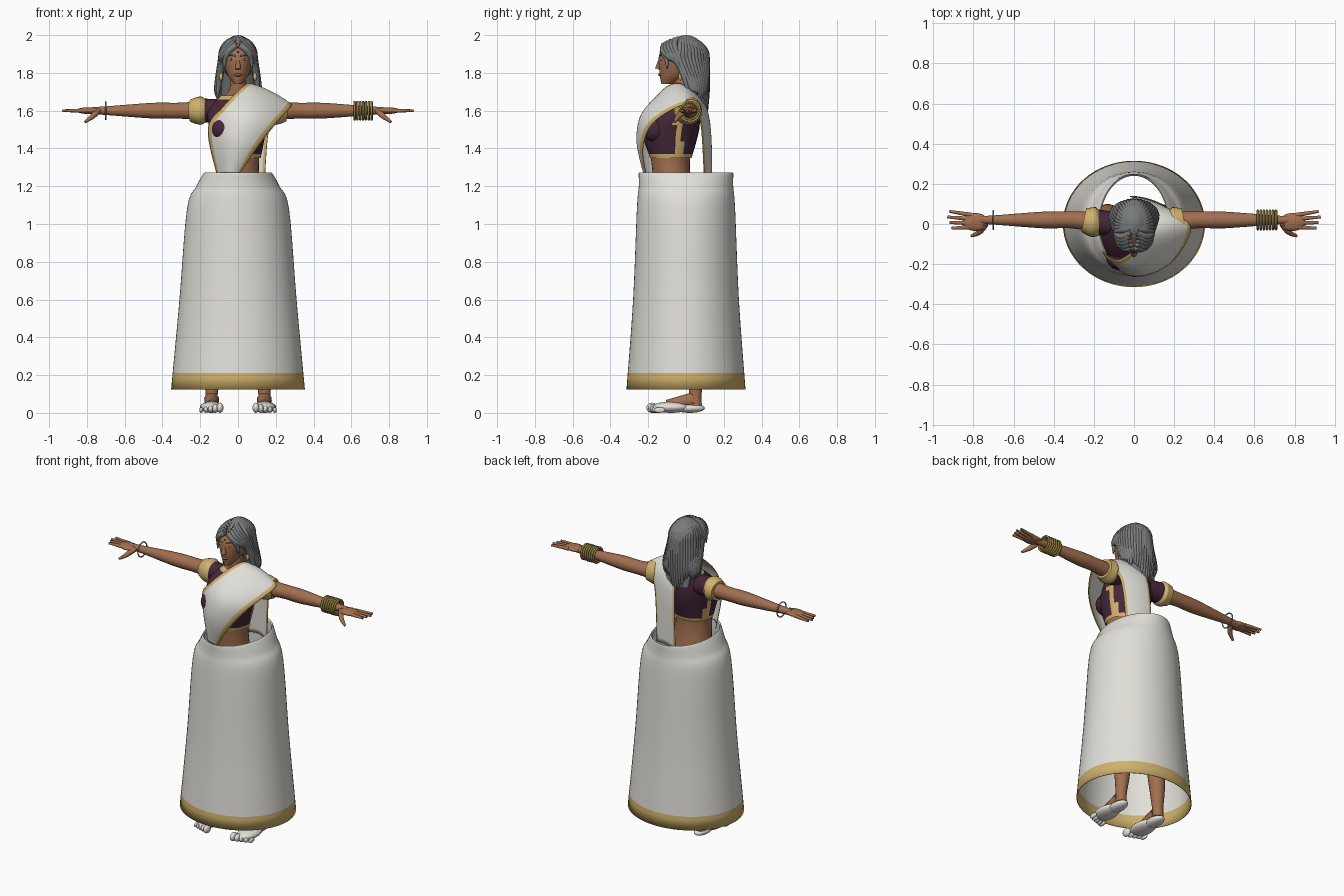
import bpy, bmesh, math, random
from mathutils import Vector

random.seed(4)
if "Cube" in bpy.data.objects:
    bpy.data.objects.remove(bpy.data.objects["Cube"])


def material(name, *colour):
    mat = bpy.data.materials.new(name)
    mat.use_nodes = True
    mat.diffuse_color = (*colour, 1)
    shader = mat.node_tree.nodes["Principled BSDF"]
    shader.inputs["Base Color"].default_value = (*colour, 1)
    shader.inputs["Roughness"].default_value = .7
    return mat


WHITE = material("white cloth", .76, .74, .69)
GOLD = material("gold trim", .62, .44, .15)
SKIN = material("brown skin", .36, .16, .08)
HAIR = material("grey hair", .19, .2, .2)
MAROON = material("maroon cloth", .06, .02, .04)
BRASS = material("brass", .3, .22, .06)
SILVER = material("silver", .32, .36, .4)
DARK = material("dark brown", .03, .02, .01)
LIPS = material("lips", .25, .09, .06)

ARM_Z = 1.6
FOOT_X = .14
HEM_Z = .21
BLOUSE_HEM_Z = 1.37
NECKLINE_Z = 1.66


def finish(name, bm, materials, rule=None):
    bmesh.ops.recalc_face_normals(bm, faces=bm.faces)
    for face in bm.faces:
        face.smooth = True
        if rule:
            face.material_index = rule(face.calc_center_median())
    mesh = bpy.data.meshes.new(name)
    bm.to_mesh(mesh)
    bm.free()
    for mat in materials:
        mesh.materials.append(mat)
    mesh.set_sharp_from_angle(angle=math.radians(50))
    ob = bpy.data.objects.new(name, mesh)
    bpy.context.collection.objects.link(ob)
    return ob


def smooth_rows(rows, steps=5):
    """Catmull-Rom interpolation between rows of numbers."""
    result = []
    last = len(rows) - 1
    for i in range(last):
        near = [rows[max(0, min(last, i + offset))] for offset in (-1, 0, 1, 2)]
        for j in range(steps):
            t = j / steps
            result.append([b + t / 2 * (c - a + t * (2 * a - 5 * b + 4 * c - d + t * (3 * (b - c) + d - a)))
                           for a, b, c, d in zip(*near)])
    return result + [list(rows[last])]


def skin_rings(bm, rings, capped):
    for lower, upper in zip(rings, rings[1:]):
        for i in range(len(lower)):
            bm.faces.new((lower[i], lower[i - 1], upper[i - 1], upper[i]))
    if capped:
        bm.faces.new(rings[0])
        bm.faces.new(rings[-1])


def circle(sides):
    for i in range(sides):
        angle = math.tau * i / sides
        yield math.cos(angle), math.sin(angle)


def loft(name, rows, materials, sides=32, capped=True, cuts=(), rule=None):
    """Upright body from rows of height, centre y, x radius, y radius."""
    bm = bmesh.new()
    rings = [[bm.verts.new((rx * c, y + ry * s, z)) for c, s in circle(sides)]
             for z, y, rx, ry in smooth_rows(rows)]
    skin_rings(bm, rings, capped)
    for height in cuts:
        bmesh.ops.bisect_plane(bm, geom=bm.verts[:] + bm.edges[:] + bm.faces[:],
                               plane_co=(0, 0, height), plane_no=(0, 0, 1))
    return finish(name, bm, materials, rule)


def tube(name, points, mat, side=1, sides=12):
    """Tapered tube through points given as x, y, z, radius."""
    rows = smooth_rows([(side * x, y, z, r) for x, y, z, r in points])
    centres = [Vector(row[:3]) for row in rows]
    bm, rings, across = bmesh.new(), [], None
    for i, centre in enumerate(centres):
        along = (centres[min(i + 1, len(rows) - 1)] - centres[max(i - 1, 0)]).normalized()
        across = across or along.orthogonal()
        across = (across - along * across.dot(along)).normalized()
        other = along.cross(across)
        rings.append([bm.verts.new(centre + rows[i][3] * (across * c + other * s)) for c, s in circle(sides)])
    skin_rings(bm, rings, True)
    return finish(name, bm, [mat])


def ball(name, centre, radii, mat, side=1):
    bm = bmesh.new()
    bmesh.ops.create_uvsphere(bm, u_segments=20, v_segments=12, radius=1)
    for vert in bm.verts:
        vert.co = [c + r * p for c, r, p in zip(centre, radii, vert.co)]
        vert.co.x *= side
    return finish(name, bm, [mat])


def bangle(name, x, thickness, mat):
    bpy.ops.mesh.primitive_torus_add(location=(x, .02, ARM_Z), rotation=(0, math.pi / 2, 0), major_radius=.046,
                                     minor_radius=thickness, major_segments=24, minor_segments=8)
    ob = bpy.context.object
    ob.name = name
    ob.data.materials.append(mat)
    ob.data.shade_smooth()


def thicken(ob):
    ob.modifiers.new("cloth thickness", "SOLIDIFY").thickness = .004


# Long open skirt with gold hem
thicken(loft("skirt", [(1.26, 0, .17, .24), (1.27, 0, .18, .25), (1.2, 0, .22, .25), (1.08, 0, .27, .26),
                       (.6, 0, .31, .28), (.125, 0, .354, .315)], [WHITE, GOLD], 64, False, [HEM_Z],
             lambda c: int(c.z < HEM_Z)))

# Torso with neck, and blouse with gold hem, neckline and side seams
loft("torso", [(1, -.04, .14, .11), (1.3, -.08, .11, .1), (1.5, -.07, .13, .12), (1.65, 0, .11, .06),
               (1.7, -.01, .05, .05), (1.8, -.03, .04, .04)], [SKIN])


def blouse_trim(c):
    seam = abs(c.x) > .1 and -.06 < c.y < -.02 and c.z < 1.55
    return int(seam or c.z < BLOUSE_HEM_Z or c.z > NECKLINE_Z)


loft("blouse", [(1.35, -.08, .12, .11), (1.5, -.08, .15, .15), (1.6, -.04, .16, .11), (1.68, 0, .09, .06)],
     [MAROON, GOLD], capped=False, cuts=[BLOUSE_HEM_Z, NECKLINE_Z], rule=blouse_trim)

for side, label in ((-1, "right_"), (1, "left_")):
    ball(label + "bust", (.07, -.16, 1.5), (.07, .07, .07), MAROON, side)

    # Sleeve, arm and hand
    tube(label + "sleeve", [(.1, 0, ARM_Z, .06), (.2, .01, ARM_Z, .065)], MAROON, side, 24)
    tube(label + "sleeve_cuff", [(.17, .01, ARM_Z, .06), (.2, .01, ARM_Z, .075), (.25, .02, ARM_Z, .06)],
         GOLD, side, 24)
    tube(label + "arm", [(.1, 0, ARM_Z, .06), (.3, .02, ARM_Z, .043), (.45, .02, ARM_Z, .042),
                         (.7, .02, ARM_Z, .023), (.77, .02, ARM_Z, .02)], SKIN, side, 20)
    ball(label + "palm", (.79, .01, ARM_Z), (.065, .045, .018), SKIN, side)
    for i in range(4):
        y = .02 * i - .015
        tube(label + "finger", [(.81, y, ARM_Z, .012), (.93 - .01 * abs(i - 2), 1.4 * y, ARM_Z, .007)], SKIN, side)
    tube(label + "thumb", [(.74, 0, ARM_Z, .017), (.77, -.04, 1.57, .014), (.81, -.06, 1.54, .007)], SKIN, side)

    # Leg, foot and toes
    tube(label + "leg", [(FOOT_X, .05, .04, .035), (FOOT_X, .05, .1, .033), (.13, .05, .3, .05),
                         (.11, .02, .6, .05), (.07, -.03, 1.1, .09)], SKIN, side, 20)
    tube(label + "instep", [(FOOT_X, .04, .07, .04), (FOOT_X, -.1, .04, .03)], SKIN, side)
    ball(label + "heel", (FOOT_X, .02, .025), (.042, .08, .025), WHITE, side)
    ball(label + "forefoot", (FOOT_X, -.08, .03), (.062, .1, .03), WHITE, side)
    for i in range(5):
        size = .018 - .002 * i
        ball(label + "toe", (.095 + .025 * i, .01 * i - .18, 1.5 * size), (size, .03, 1.5 * size), WHITE, side)

    # Face details, ear and earring
    ball(label + "eye", (.033, -.13, 1.87), (.016, .006, .006), WHITE, side)
    ball(label + "iris", (.033, -.134, 1.87), (.006, .004, .006), DARK, side)
    tube(label + "brow", [(.01, -.14, 1.89, .004), (.035, -.134, 1.895, .005), (.06, -.11, 1.89, .002)], HAIR, side)
    ball(label + "ear", (.083, -.02, 1.85), (.01, .02, .03), SKIN, side)
    ball(label + "earring", (.09, -.03, 1.78), (.01, .01, .02), GOLD, side)

# Head and face
loft("head", [(1.74, -.1, .02, .03), (1.8, -.06, .06, .08), (1.9, -.04, .08, .1), (1.98, -.02, .03, .04)], [SKIN])
tube("nose", [(0, -.13, 1.89, .008), (0, -.15, 1.82, .015)], SKIN)
ball("lips", (0, -.135, 1.79), (.023, .012, .009), LIPS)
ball("forehead_dot", (0, -.136, 1.91), (.005, .004, .005), LIPS)


def hair_lock(name, turn, tilt, tail, radius, side=1):
    """Lock that runs over the skull, with turn from the back and tilt from the crown, then hangs to its tail."""
    points = []
    for i in range(4):
        around, down = (math.radians(start + (end - start) * i / 3) for start, end in (turn, tilt))
        points.append((.09 * math.sin(around) * math.sin(down), .13 * math.cos(around) * math.sin(down) - .02,
                       1.88 + .1 * math.cos(down), radius))
    points += [(*spot, radius) for spot in tail[:-1]] + [(*tail[-1], .003)]
    tube(name, points, HAIR, side, 8)


# Hair: skull cap, back mass and overlapping locks
ball("hair_cap", (0, 0, 1.88), (.09, .11, .12), HAIR)
loft("hair_back", [(1.9, .02, .08, .08), (1.75, .06, .09, .05), (1.6, .09, .08, .02)], [HAIR])
for i in range(25):
    turn = 8 * i - 96
    x, y = .11 * math.sin(math.radians(turn)), .04 + .07 * math.cos(math.radians(turn))
    tip = 1.55 + abs(x) + random.uniform(0, .05)
    hair_lock("back_lock", (turn, turn), (10, 95), [(x, y, 1.72), (x, y, tip)], .017)
for side in (-1, 1):
    for i in range(5):
        hair_lock("front_lock", (170 - 9 * i, 100 - 3 * i), (48 - 9 * i, 105),
                  [(.1, .01 * i, 1.76), (.11, .01 + .01 * i, 1.66)], .018, side)
    hair_lock("fringe_lock", (165, 130), (40, 95), [(.075, -.1, 1.82)], .013, side)

# Draped sash: inner edge point, outer edge point, outward bulge between them
path = [(-.11, -.15, 1.25, 0, -.21, 1.25, -.04), (-.16, -.14, 1.5, .1, -.23, 1.4, -.07),
        (-.08, -.18, 1.62, .2, -.18, 1.53, -.05), (.03, -.1, 1.73, .28, -.05, 1.62, -.01),
        (.06, 0, 1.73, .26, .03, 1.63, .01), (0, .12, 1.58, .17, .08, 1.53, .01),
        (-.02, .14, 1.2, .14, .1, 1.2, .01)]
columns = 24
bm, grid = bmesh.new(), []
for row in smooth_rows(path, 8):
    inner, outer, bulge = Vector(row[:3]), Vector(row[3:6]), Vector((0, row[6], .015))
    grid.append([])
    for i in range(columns + 1):
        t = i / columns
        grid[-1].append(bm.verts.new(inner.lerp(outer, t) + bulge * 4 * t * (1 - t)))
for row, following in zip(grid, grid[1:]):
    for i in range(columns):
        face = bm.faces.new((row[i], row[i + 1], following[i + 1], following[i]))
        face.material_index = int(min(i, columns - 1 - i) < 2)
thicken(finish("draped_sash", bm, [WHITE, GOLD]))

# Bangles
bangle("silver_bangle", -.7, .004, SILVER)
for i in range(7):
    bangle("brass_bangle", .617 + .015 * i, .0065, BRASS)
